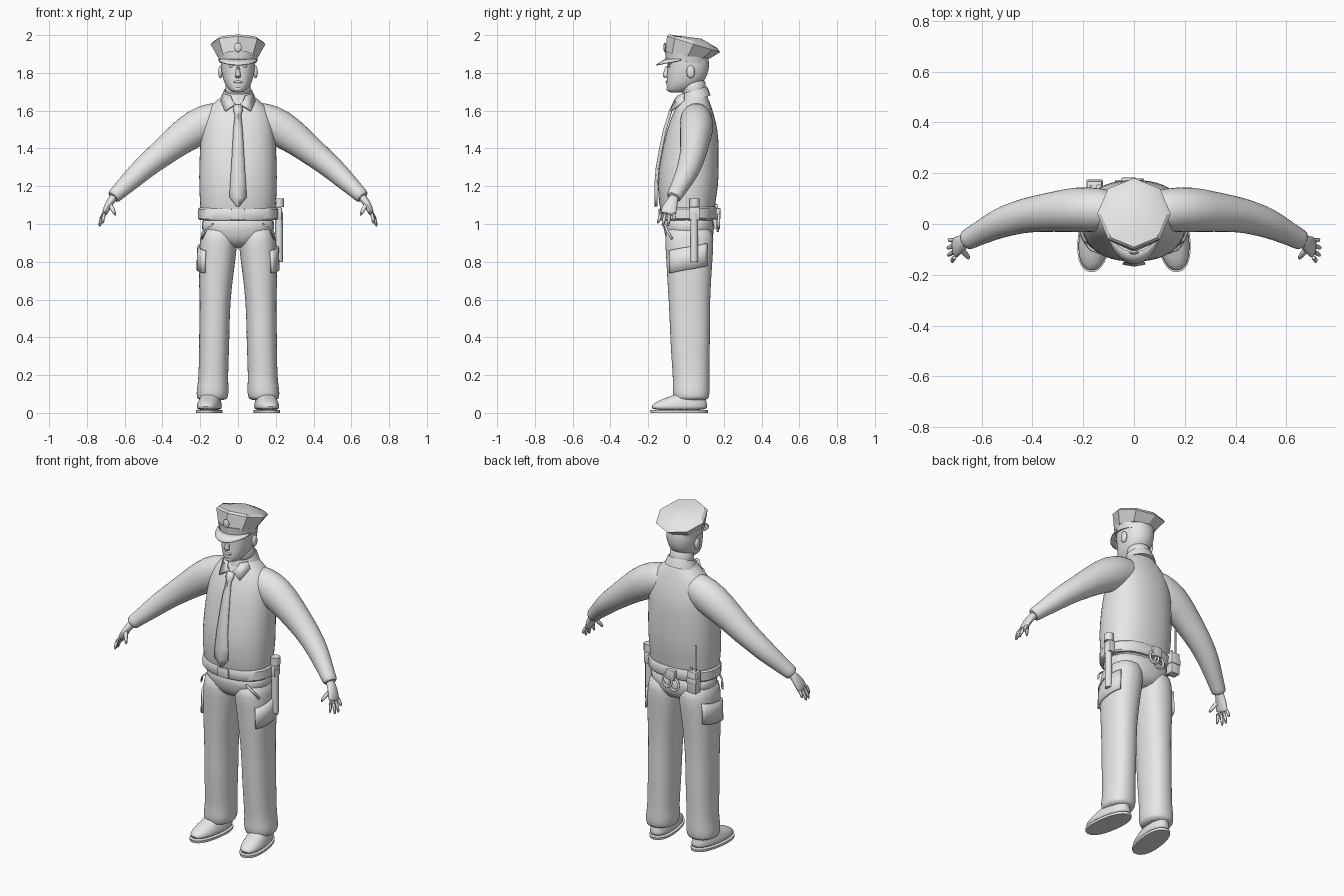
import bpy, bmesh, math
from mathutils import Vector

grey = bpy.data.materials.new("plain_grey")
grey.diffuse_color = (0.8, 0.8, 0.8, 1)


def finish(name, bm, mirror=False, subsurf=0, thick=0, angle=40):
    bmesh.ops.recalc_face_normals(bm, faces=bm.faces)
    me = bpy.data.meshes.new(name)
    bm.to_mesh(me)
    bm.free()
    me.materials.append(grey)
    ob = bpy.data.objects.new(name, me)
    bpy.context.collection.objects.link(ob)
    bpy.ops.object.select_all(action='DESELECT')
    ob.select_set(True)
    bpy.context.view_layer.objects.active = ob
    bpy.ops.object.shade_smooth_by_angle(angle=math.radians(angle))
    if thick:
        m = ob.modifiers.new("thickness", 'SOLIDIFY')
        m.thickness, m.offset = thick, 0
    if subsurf:
        m = ob.modifiers.new("smooth", 'SUBSURF')
        m.levels = m.render_levels = subsurf
    if mirror:
        ob.modifiers.new("mirror", 'MIRROR')
    return ob


def oval(a, rx, ry, p):
    c, s = math.cos(a), math.sin(a)
    return (math.copysign(abs(c) ** (2 / p), c) * rx,
            math.copysign(abs(s) ** (2 / p), s) * ry)


def loft(name, rings, n=20, p=2.0, follow=False, slopes=None, turn=0, **kw):
    """Skin oval rings (x, y, z, half width, half depth); follow turns them along the path."""
    bm = bmesh.new()
    pts = [Vector(r[:3]) for r in rings]
    loops = []
    for i, r in enumerate(rings):
        u, v = Vector((1, 0, 0)), Vector((0, 1, 0))
        if follow:
            t = (pts[min(i + 1, len(pts) - 1)] - pts[max(i - 1, 0)]).normalized()
            v = (v - t * v.dot(t)).normalized()
            u = v.cross(t)
        loop = []
        for k in range(n):
            a, b = oval(2 * math.pi * k / n, r[3], r[4], p)
            q = u * a + v * b
            if slopes:
                q.z += slopes[i] * b
            # turn the toes outward
            q = Vector((q.x * math.cos(turn) - q.y * math.sin(turn),
                        q.x * math.sin(turn) + q.y * math.cos(turn), q.z))
            loop.append(bm.verts.new(pts[i] + q))
        loops.append(loop)
    for A, B in zip(loops, loops[1:]):
        for k in range(n):
            bm.faces.new((A[k], A[(k + 1) % n], B[(k + 1) % n], B[k]))
    bm.faces.new(loops[0])
    bm.faces.new(loops[-1])
    return finish(name, bm, **kw)


def sheet(name, rows, thick, **kw):
    bm = bmesh.new()
    g = [[bm.verts.new(q) for q in row] for row in rows]
    for A, B in zip(g, g[1:]):
        for k in range(len(A) - 1):
            bm.faces.new((A[k], A[k + 1], B[k + 1], B[k]))
    return finish(name, bm, thick=thick, **kw)


def box(name, loc, size, bevel=0.006, **kw):
    bm = bmesh.new()
    bmesh.ops.create_cube(bm, size=1)
    for v in bm.verts:
        v.co = Vector(loc) + Vector([c * s for c, s in zip(v.co, size)])
    bmesh.ops.bevel(bm, geom=bm.edges[:], offset=bevel, segments=2, affect='EDGES', profile=0.5)
    return finish(name, bm, **kw)


def ball(name, loc, size, **kw):
    bm = bmesh.new()
    bmesh.ops.create_uvsphere(bm, u_segments=14, v_segments=10, radius=1)
    for v in bm.verts:
        v.co = Vector(loc) + Vector([c * s for c, s in zip(v.co, size)])
    return finish(name, bm, angle=80, **kw)


def tube(name, a, b, r, **kw):
    return loft(name, [(*a, r, r), (*b, r, r)], n=12, follow=True, **kw)


# shirt body
loft("shirt", [(0, .015, .99, .19, .135), (0, .01, 1.05, .197, .14), (0, .005, 1.1, .202, .149),
               (0, .01, 1.2, .208, .162), (0, .015, 1.3, .207, .16), (0, .025, 1.4, .203, .15),
               (0, .033, 1.5, .195, .137), (0, .038, 1.58, .18, .11), (0, .043, 1.635, .14, .088),
               (0, .045, 1.67, .09, .07), (0, .045, 1.7, .07, .06)], n=24, p=2.3, subsurf=1)

# sleeves with a cuff
loft("sleeve", [(.04, .05, 1.57, .08, .075), (.13, .055, 1.552, .097, .088), (.22, .058, 1.512, .103, .093),
                (.32, .048, 1.442, .085, .08), (.42, .036, 1.36, .072, .07), (.47, .022, 1.32, .065, .066),
                (.53, .004, 1.268, .06, .06), (.6, -.033, 1.2, .048, .048), (.648, -.058, 1.155, .04, .042),
                (.665, -.068, 1.138, .04, .042)], n=16, follow=True, subsurf=1, mirror=True)

# hands
loft("palm", [(.65, -.06, 1.15, .024, .028), (.672, -.07, 1.125, .021, .028), (.69, -.083, 1.095, .02, .04),
              (.703, -.093, 1.062, .016, .044), (.708, -.097, 1.05, .012, .038)],
     n=12, follow=True, subsurf=1, mirror=True)
tips = [(.73, -.062, 1.012), (.735, -.095, .985), (.732, -.125, .985), (.715, -.15, 1.0)]
for i, t in enumerate(tips):
    base = Vector((.704, -.064 - .022 * i, 1.065))
    mid = base.lerp(Vector(t), .55) + Vector((.006, 0, 0))
    loft("finger", [(*base, .011, .011), (*mid, .010, .010), (*t, .007, .007)],
         n=8, follow=True, subsurf=1, mirror=True)
loft("thumb", [(.685, -.088, 1.11, .014, .014), (.665, -.118, 1.083, .013, .013), (.647, -.138, 1.042, .008, .008)],
     n=8, follow=True, subsurf=1, mirror=True)

# trousers
loft("trouser_seat", [(0, .02, .87, .06, .08), (0, .018, .91, .16, .122), (0, .015, .97, .197, .136),
                      (0, .012, 1.06, .2, .14)], n=24, p=2.3, subsurf=1)
loft("trouser_leg", [(.098, .015, 1.0, .09, .12), (.102, .018, .92, .101, .132), (.11, .018, .82, .099, .124),
                     (.118, .017, .7, .09, .117), (.121, .018, .6, .083, .111), (.124, .02, .5, .081, .108),
                     (.126, .022, .38, .081, .106), (.129, .025, .25, .079, .1), (.132, .028, .16, .08, .097),
                     (.134, .027, .12, .087, .1), (.136, .028, .085, .083, .095), (.137, .028, .065, .078, .09)],
     n=20, p=2.3, subsurf=1, mirror=True)


def on_leg(a, z, gap):
    dx, dy = oval(a, .092 + gap, .118 + gap, 2.3)
    return Vector((.114 + .0001 + (.8 - z) * .04 + dx, .018 + dy, z))


# cargo pockets and slanted hip pocket seams
arc = [math.radians(-55 + 10 * k) for k in range(11)]
sheet("cargo_pocket", [[on_leg(a, z + .025 * math.sin(a), .007) for a in arc] for z in (.76, .82, .88)],
      .012, mirror=True)
sheet("hip_pocket_seam", [[(.13 + d, -.112, 1.0), (.165 + d, -.1, .965), (.188 + d, -.073, .92)]
                          for d in (0, .008)], .012, mirror=True)

# shoes
loft("shoe", [(.152, -.036, .012, .062, .152), (.152, -.036, .035, .064, .153), (.151, -.028, .055, .06, .14),
              (.148, -.006, .078, .052, .112), (.143, .03, .1, .045, .075), (.14, .035, .13, .04, .06)],
     n=20, p=2.3, turn=.14, subsurf=1, mirror=True)
loft("shoe_sole", [(.152, -.036, 0, .066, .153), (.152, -.036, .014, .067, .155)], n=24, p=2.3,
     turn=.14, mirror=True)

# belt with buckle and gear
loft("belt", [(0, .012, 1.022, .203, .145), (0, .012, 1.03, .211, .151), (0, .012, 1.08, .211, .151),
              (0, .012, 1.088, .203, .145)], n=32, p=2.3, slopes=[.03] * 4)
box("buckle", (0, -.139, 1.05), (.075, .014, .06))
tube("baton", (.217, .043, .8), (.217, .043, 1.06), .02)
tube("baton_grip", (.217, .045, 1.09), (.217, .045, 1.135), .027)
box("baton_holder", (.212, .045, 1.055), (.04, .055, .07))
box("cuff_pouch", (-.02, .163, 1.055), (.06, .04, .06))
for i, (dx, z) in enumerate([(-.018, 1.0), (.022, 1.015)]):
    bm = bmesh.new()
    ring = []
    for k in range(16):
        a = 2 * math.pi * k / 16
        ring.append([bm.verts.new((-.02 + dx + math.cos(a) * (.03 + .007 * math.cos(b)),
                                   .168 + .007 * math.sin(b) + .006 * i,
                                   z + math.sin(a) * (.036 + .007 * math.cos(b))))
                     for b in (math.pi * j / 3 for j in range(6))])
    for k in range(16):
        A, B = ring[k], ring[(k + 1) % 16]
        for j in range(6):
            bm.faces.new((A[j], A[(j + 1) % 6], B[(j + 1) % 6], B[j]))
    finish("handcuff_ring", bm, angle=70)
box("radio", (-.155, .145, 1.04), (.058, .05, .13))
box("radio_strap", (-.155, .15, 1.05), (.066, .05, .035))
tube("radio_knob", (-.14, .148, 1.1), (-.14, .148, 1.12), .009)
tube("radio_antenna", (-.17, .15, 1.1), (-.17, .15, 1.26), .005)

# tie and collar
sheet("tie", [[(-w, y + .008, z), (0, y, z), (w, y + .008, z)] for w, y, z in
              [(.02, -.07, 1.63), (.024, -.085, 1.6), (.015, -.092, 1.575), (.023, -.116, 1.5), (.029, -.137, 1.4),
               (.035, -.155, 1.3), (.042, -.163, 1.2), (.044, -.163, 1.14), (.004, -.163, 1.092)]], .01)
loft("collar_band", [(0, .045, 1.655, .095, .085), (0, .043, 1.685, .085, .078), (0, .041, 1.708, .075, .07),
                     (0, .041, 1.70, .068, .062)], n=20, slopes=[.3] * 4)
sheet("collar_wing", [[(.074, -.012, 1.69), (.09, -.01, 1.65), (.068, -.08, 1.598)],
                      [(.04, -.04, 1.68), (.03, -.06, 1.655), (.012, -.068, 1.635)]], .01, mirror=True)

# neck and head
loft("neck", [(0, .045, 1.66, .07, .062), (0, .04, 1.71, .067, .064), (0, .04, 1.78, .07, .07)], subsurf=1)
loft("head", [(0, -.055, 1.695, .028, .036), (0, -.04, 1.708, .046, .06), (0, -.015, 1.735, .067, .09),
              (0, .002, 1.77, .081, .105), (0, .01, 1.81, .089, .111), (0, .012, 1.845, .093, .112),
              (0, .01, 1.89, .094, .11), (0, .01, 1.91, .08, .1)], n=20, p=2.2, subsurf=1)
loft("nose", [(0, -.095, 1.772, .012, .012), (0, -.105, 1.781, .018, .022), (0, -.103, 1.8, .012, .017),
              (0, -.098, 1.84, .009, .013)], n=10, subsurf=1)
ball("lips", (0, -.094, 1.752), (.026, .014, .008))
ball("chin", (0, -.082, 1.715), (.028, .022, .016))
ball("brow", (.036, -.087, 1.853), (.032, .014, .009), mirror=True)
ball("eye", (.035, -.085, 1.835), (.014, .012, .007), mirror=True)
ball("ear", (.093, .025, 1.805), (.012, .022, .034), mirror=True)

# peaked cap
loft("cap_band", [(0, .005, 1.858, .1, .112), (0, .005, 1.9, .107, .116)], n=20, slopes=[-.12, -.12])
loft("cap_crown", [(0, .008, 1.888, .11, .118), (0, .04, 1.952, .145, .141), (0, .037, 1.968, .128, .128),
                   (0, .01, 1.99, .06, .07)], n=8, slopes=[-.1, -.3, -.28, -.12], angle=30)
arc = [math.radians(-165 + 15 * k) for k in range(11)]
sheet("cap_visor", [[(math.cos(a) * (.102 + .004 * s), .004 + math.sin(a) * (.112 + .048 * s),
                      1.872 - .03 * s * -math.sin(a)) for a in arc] for s in (0, .5, 1)], .006)
ball("cap_badge", (0, -.112, 1.935), (.02, .008, .025))
